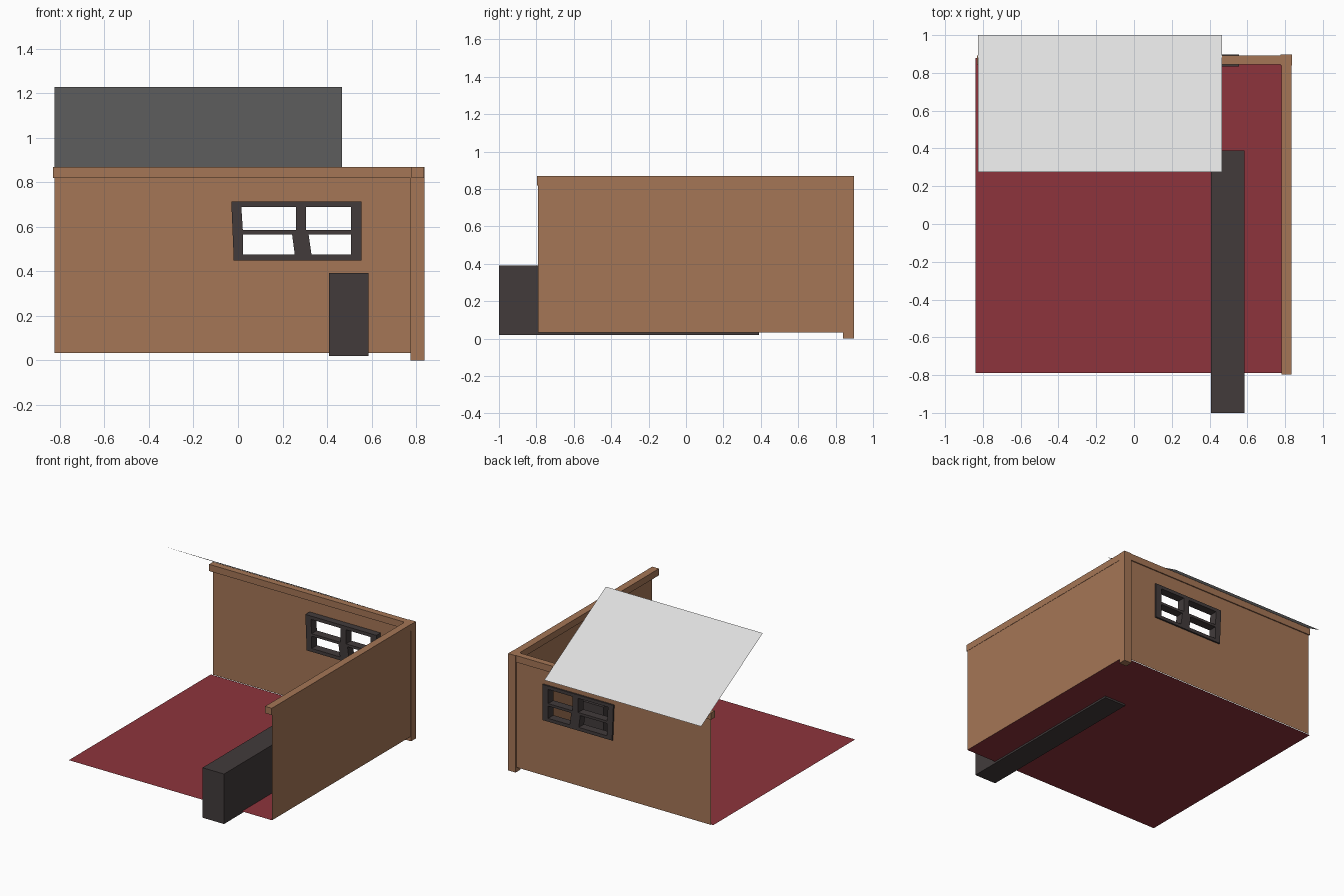
import bpy, bmesh
from mathutils import Vector

if "Cube" in bpy.data.objects:
    bpy.data.objects.remove(bpy.data.objects["Cube"], do_unlink=True)


def material(name, rgb):
    m = bpy.data.materials.new(name)
    m.use_nodes = True
    m.diffuse_color = (*rgb, 1)
    m.node_tree.nodes["Principled BSDF"].inputs["Base Color"].default_value = (*rgb, 1)
    return m


brown = material("brown plaster", (0.376, 0.181, 0.093))
maroon = material("maroon floor", (0.27, 0.034, 0.045))
charcoal = material("charcoal", (0.054, 0.044, 0.044))
pale = material("pale grey", (0.73, 0.73, 0.73))


def finish(name, bm, mat):
    mesh = bpy.data.meshes.new(name)
    bm.to_mesh(mesh)
    bm.free()
    mesh.materials.append(mat)
    obj = bpy.data.objects.new(name, mesh)
    bpy.context.collection.objects.link(obj)
    return obj


def box(name, x, y, z, mat):
    bm = bmesh.new()
    bmesh.ops.create_cube(bm, size=1)
    for v in bm.verts:
        v.co = Vector([lo + (c + 0.5) * (hi - lo) for c, (lo, hi) in zip(v.co, (x, y, z))])
    return finish(name, bm, mat)


def sheet(name, corners, mat):
    bm = bmesh.new()
    bm.faces.new([bm.verts.new(c) for c in corners])
    return finish(name, bm, mat)


def bar(name, outline, y0, y1, mat):
    """Extrude an x-z outline from y0 to y1."""
    bm = bmesh.new()
    face = bm.faces.new([bm.verts.new((x, y0, z)) for x, z in outline])
    out = bmesh.ops.extrude_face_region(bm, geom=[face])
    for v in out["geom"]:
        if isinstance(v, bmesh.types.BMVert):
            v.co.y = y1
    bmesh.ops.recalc_face_normals(bm, faces=bm.faces)
    return finish(name, bm, mat)


base, top = 0.034, 0.87
left, right, front, back = -0.825, 0.833, -0.79, 0.885

# Floor sheet
sheet("floor", [(-0.84, front, base), (right, front, base),
                (right, 0.88, base), (-0.84, 0.88, base)], maroon)

# Side wall sheet
sheet("side_wall", [(right, front, base), (right, back, base),
                    (right, back, top), (right, front, top)], brown)

# Back wall sheet with a window opening
bm = bmesh.new()
xs, zs = (left, -0.01, 0.54, right), (base, 0.46, 0.7, top)
grid = [[bm.verts.new((x, back, z)) for z in zs] for x in xs]
for i in range(3):
    for j in range(3):
        if (i, j) != (1, 1):
            bm.faces.new((grid[i][j], grid[i][j + 1], grid[i + 1][j + 1], grid[i + 1][j]))
finish("back_wall", bm, brown)

# Top rails and corner post
box("back_rail", (-0.83, right), (0.845, 0.893), (0.82, top), brown)
box("side_rail", (0.78, 0.835), (-0.796, 0.89), (0.82, top), brown)
box("corner_post", (0.775, 0.837), (0.84, 0.897), (0, top), brown)

# Window frame, slightly crooked
bars = {
    "window_head": [(-0.03, 0.715), (0.555, 0.715), (0.555, 0.69), (-0.029, 0.69)],
    "window_sill": [(-0.02, 0.475), (0.555, 0.475), (0.555, 0.45), (-0.02, 0.45)],
    "window_jamb_left": [(-0.029, 0.69), (0.015, 0.69), (0.022, 0.58), (0.022, 0.475), (-0.02, 0.475)],
    "window_jamb_right": [(0.507, 0.69), (0.555, 0.69), (0.555, 0.475), (0.507, 0.475)],
    "window_crossbar": [(0.02, 0.585), (0.507, 0.585), (0.507, 0.566), (0.02, 0.566)],
    "window_mullion_upper": [(0.26, 0.69), (0.305, 0.69), (0.305, 0.585), (0.26, 0.585)],
    "window_mullion_lower": [(0.243, 0.566), (0.317, 0.566), (0.33, 0.475), (0.255, 0.475)],
}
for name, outline in bars.items():
    bar(name, outline, 0.835, 0.897, charcoal)

# Long low counter
box("counter", (0.408, 0.585), (-1, 0.39), (0.02, 0.392), charcoal)

# Tilted awning sheet
sheet("awning", [(left, 0.275, 1.228), (0.467, 0.275, 1.228),
                 (0.467, 1, 0.81), (left, 1, 0.81)], pale)
